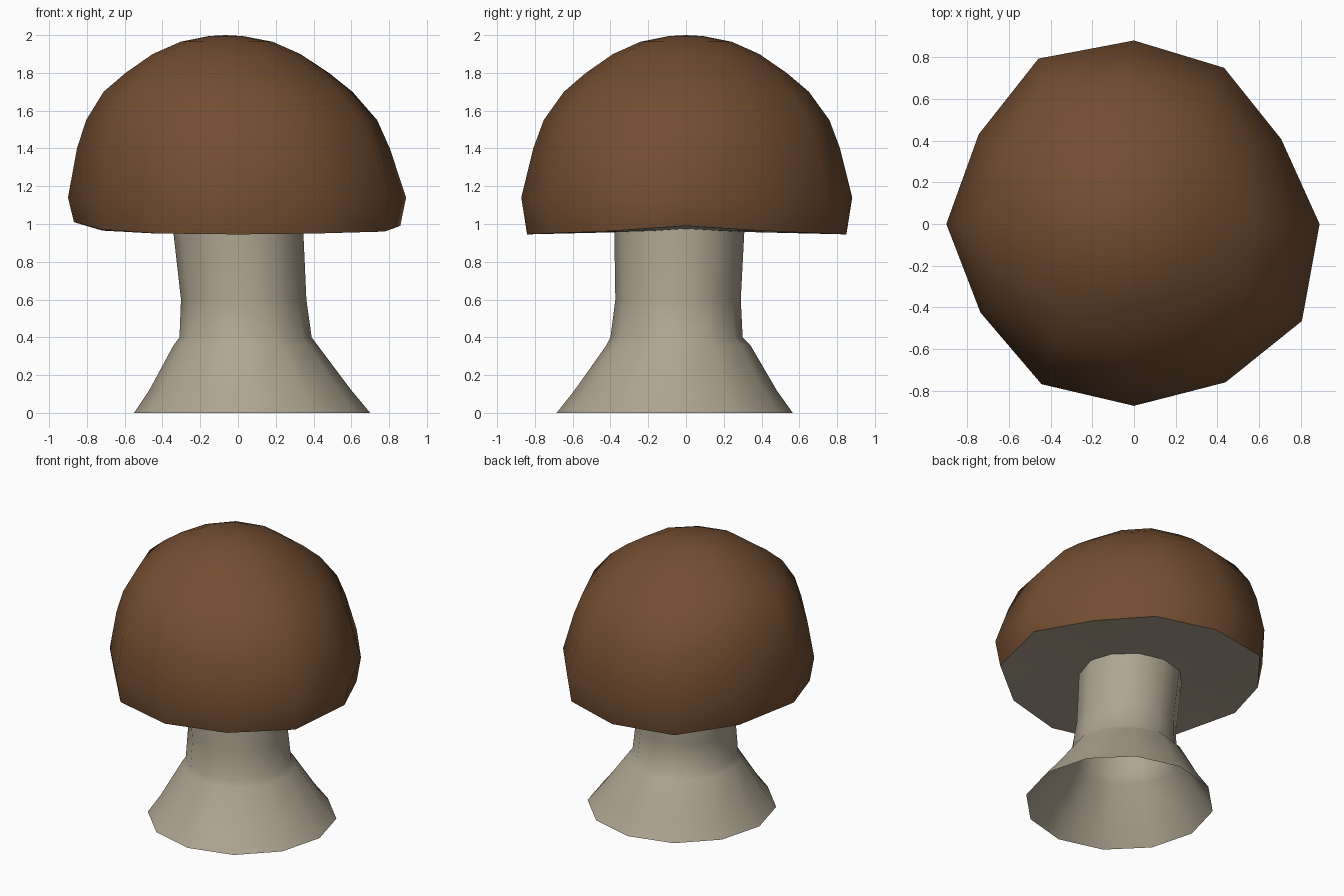
import bpy
import bmesh
from math import cos, sin, radians

SIDES = 12

cube = bpy.data.objects.get("Cube")
if cube:
    bpy.data.objects.remove(cube, do_unlink=True)


def make_material(name, color):
    mat = bpy.data.materials.new(name)
    mat.use_nodes = True
    mat.diffuse_color = color
    mat.node_tree.nodes["Principled BSDF"].inputs["Base Color"].default_value = color
    return mat


def ring(bm, radius, z, cx=0, cy=0, wobble=None, heights=None):
    """Twelve-sided ring with optional uneven radius and height per side."""
    verts = []
    for i in range(SIDES):
        a = radians(360 / SIDES * i)
        r = radius * (wobble[i] if wobble else 1)
        h = heights[i] if heights else z
        verts.append(bm.verts.new((cx + r * cos(a), cy + r * sin(a), h)))
    return verts


def bridge(bm, low, high):
    for i in range(SIDES):
        j = (i + 1) % SIDES
        bm.faces.new((low[i], low[j], high[j], high[i]))


def finish(bm, name, materials, angle):
    mesh = bpy.data.meshes.new(name)
    bm.to_mesh(mesh)
    bm.free()
    obj = bpy.data.objects.new(name, mesh)
    bpy.context.collection.objects.link(obj)
    for mat in materials:
        mesh.materials.append(mat)
    bpy.ops.object.select_all(action="DESELECT")
    obj.select_set(True)
    bpy.context.view_layer.objects.active = obj
    bpy.ops.object.shade_smooth_by_angle(angle=radians(angle))
    return obj


brown = make_material("cap brown", (0.17, 0.075, 0.031, 1))
cream = make_material("stem cream", (0.43, 0.376, 0.283, 1))

# Cap: uneven hand-shaped dome, closed underneath
wobble = [.89, .815, .865, .88, .916, .86, .9, .85, .887, .872, .877, .93]
rim = [.99, .965, .95, .945, .95, .965, 1.01, .97, .95, .945, .95, .96]
dome = [(1, 1.14, 0), (.925, 1.4, -.02), (.86, 1.55, -.03), (.735, 1.7, -.05),
        (.6, 1.8, -.055), (.435, 1.9, -.06), (.27, 1.965, -.06), (.1, 1.995, -.065)]
bm = bmesh.new()
rim_ring = ring(bm, .965, 0, wobble=wobble, heights=rim)
rings = [rim_ring]
for scale, z, shift in dome:
    even = [w + (.9 - w) * (1 - scale) for w in wobble]
    rings.append(ring(bm, scale, z, cx=shift, wobble=even))
for low, high in zip(rings, rings[1:]):
    bridge(bm, low, high)
apex = bm.verts.new((-.065, 0, 2))
under = bm.verts.new((0, 0, .965))
for i in range(SIDES):
    j = (i + 1) % SIDES
    bm.faces.new((rings[-1][i], rings[-1][j], apex))
    bm.faces.new((rim_ring[j], rim_ring[i], under)).material_index = 1
finish(bm, "cap", [brown, cream], 50)

# Stem: hollow leaning tube with a flared, open foot
profile = [(.625, 0, .075, -.06), (.535, .12, .065, -.055), (.38, .36, .04, -.04),
           (.35, .4, .04, -.05), (.332, .6, .03, -.042), (.345, .98, 0, -.035)]
bm = bmesh.new()
rings = [ring(bm, *row) for row in profile]
for low, high in zip(rings, rings[1:]):
    bridge(bm, low, high)
finish(bm, "stem", [cream], 50)
